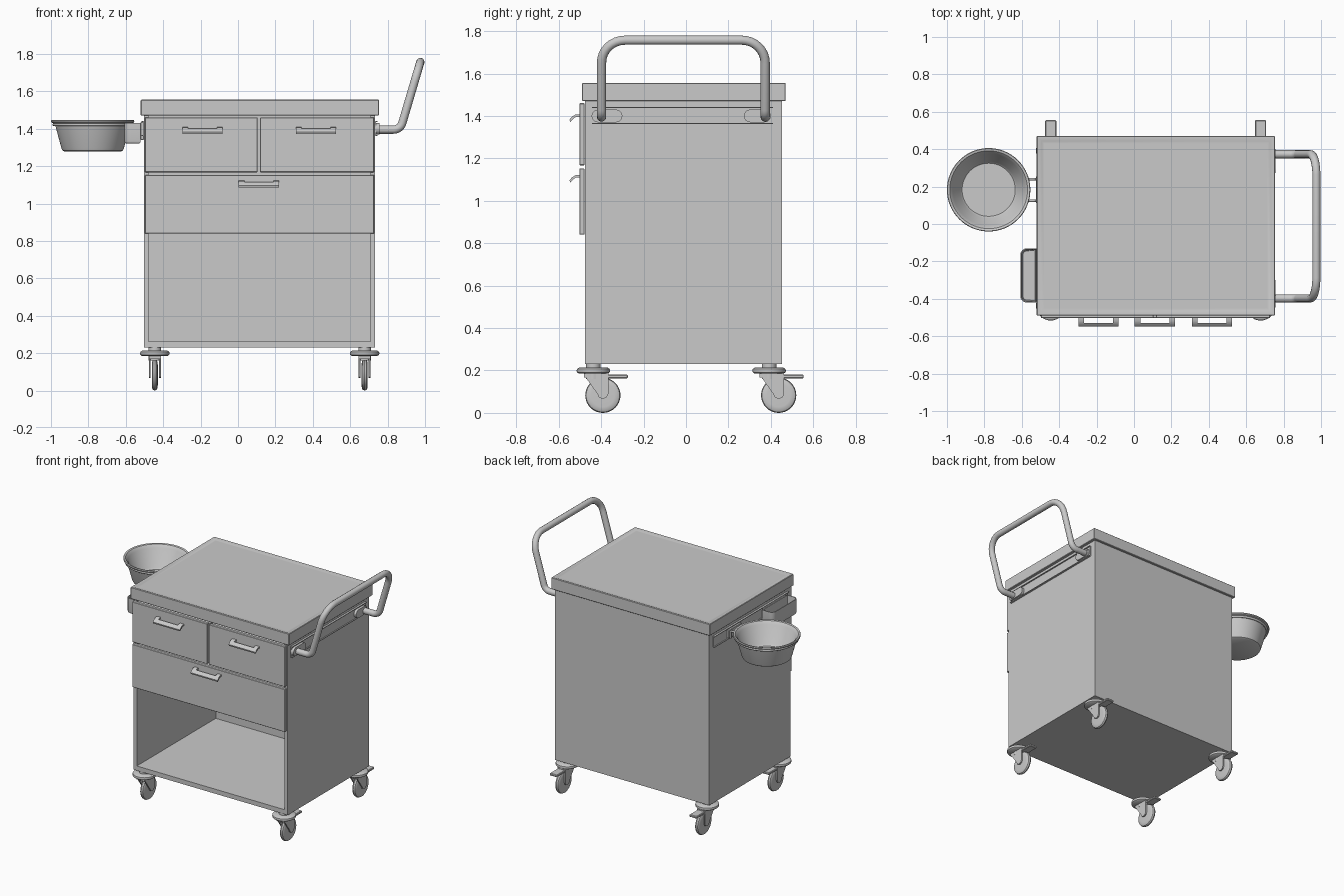
import bpy, bmesh, math
from mathutils import Vector, Matrix

if "Cube" in bpy.data.objects:
    bpy.data.objects.remove(bpy.data.objects["Cube"], do_unlink=True)

GREY = (0.59, 0.59, 0.59, 1)
steel = bpy.data.materials.new("grey_steel")
steel.use_nodes = True
steel.diffuse_color = GREY
steel.node_tree.nodes["Principled BSDF"].inputs["Base Color"].default_value = GREY


def finish(name, bm, smooth=True):
    bmesh.ops.recalc_face_normals(bm, faces=bm.faces)
    mesh = bpy.data.meshes.new(name)
    bm.to_mesh(mesh)
    bm.free()
    mesh.materials.append(steel)
    ob = bpy.data.objects.new(name, mesh)
    bpy.context.collection.objects.link(ob)
    if smooth:
        bpy.ops.object.select_all(action="DESELECT")
        ob.select_set(True)
        bpy.context.view_layer.objects.active = ob
        bpy.ops.object.shade_smooth_by_angle(angle=math.radians(35))
    return ob


def box_mesh(lo, hi, bevel=0):
    lo, hi = Vector(lo), Vector(hi)
    bm = bmesh.new()
    bmesh.ops.create_cube(bm, size=1)
    bmesh.ops.scale(bm, vec=hi - lo, verts=bm.verts)
    bmesh.ops.translate(bm, vec=(lo + hi) / 2, verts=bm.verts)
    if bevel:
        bmesh.ops.bevel(bm, geom=bm.edges[:], offset=bevel, segments=1, affect="EDGES")
    return bm


def box(name, lo, hi, bevel=0):
    return finish(name, box_mesh(lo, hi, bevel), False)


def lathe(name, profile, place, steps=32, axis="Z"):
    """Spin (radius, height) points about the upright axis, then place them."""
    bm = bmesh.new()
    vs = [bm.verts.new((r, 0, z)) for r, z in profile]
    es = [bm.edges.new(pair) for pair in zip(vs, vs[1:])]
    bmesh.ops.spin(bm, geom=vs + es, cent=(0, 0, 0), axis=(0, 0, 1),
                   angle=math.tau, steps=steps)
    bmesh.ops.remove_doubles(bm, verts=bm.verts, dist=1e-5)
    turn = Matrix.Rotation(math.pi / 2, 4, "Y") if axis == "X" else Matrix()
    bm.transform(Matrix.Translation(place) @ turn)
    return finish(name, bm)


def extrude_x(name, outline, x0, x1):
    """Extrude a (y, z) outline along x."""
    bm = bmesh.new()
    face = bm.faces.new([bm.verts.new((x0, y, z)) for y, z in outline])
    new = bmesh.ops.extrude_face_region(bm, geom=[face])["geom"]
    bmesh.ops.translate(bm, vec=(x1 - x0, 0, 0),
                        verts=[g for g in new if isinstance(g, bmesh.types.BMVert)])
    return finish(name, bm)


def fillet(points, radii, steps=8):
    """Round each inner corner of a path with a true arc."""
    pts = [Vector(p) for p in points]
    path = [pts[0]]
    for a, p, b, r in zip(pts, pts[1:], pts[2:], radii):
        u, v = (a - p).normalized(), (b - p).normalized()
        half = u.angle(v) / 2
        centre = p + (u + v).normalized() * r / math.sin(half)
        start = (p + u * r / math.tan(half) - centre).normalized()
        end = (p + v * r / math.tan(half) - centre).normalized()
        path += [centre + start.slerp(end, i / steps).normalized() * r
                 for i in range(steps + 1)]
    return path + [pts[-1]]


def tube(name, path, radius, closed=False):
    curve = bpy.data.curves.new(name, "CURVE")
    curve.dimensions = "3D"
    curve.bevel_depth = radius
    curve.bevel_resolution = 4
    curve.use_fill_caps = True
    line = curve.splines.new("POLY")
    line.points.add(len(path) - 1)
    for pt, co in zip(line.points, path):
        pt.co = (*co, 1)
    line.use_cyclic_u = closed
    temp = bpy.data.objects.new(name + "_path", curve)
    bpy.context.collection.objects.link(temp)
    bpy.context.view_layer.update()
    mesh = temp.evaluated_get(bpy.context.evaluated_depsgraph_get()).to_mesh()
    bm = bmesh.new()
    bm.from_mesh(mesh)
    bpy.data.objects.remove(temp, do_unlink=True)
    return finish(name, bm)


# Cabinet shell, open at the front
L, R, F, B, LOW, TOP, T = -0.503, 0.733, -0.477, 0.453, 0.23, 1.47, 0.025
box("right_wall", (L, F, LOW), (L + T, B, TOP))
box("left_wall", (R - T, F, LOW), (R, B, TOP))
box("back_wall", (L + T, B - T, LOW), (R - T, B, TOP))
box("cabinet_floor", (L + T, F, LOW), (R - T, B - T, LOW + 0.033))
box("cabinet_shelf", (L + T, F, 0.84), (R - T, B - T, 0.86))

# Worktop with a soft shallow recess
bm = box_mesh((-0.52, -0.49, TOP), (0.753, 0.47, 1.555), 0.003)
upper = max(bm.faces, key=lambda f: f.calc_center_median().z)
for thickness, depth in ((0.012, 0), (0.022, -0.006), (0.02, 0)):
    bmesh.ops.inset_region(bm, faces=[upper], thickness=thickness, depth=depth)
finish("worktop", bm)

# Drawers: front plate, body behind it and a bowed pull
DRAWERS = [("upper_right_drawer", -0.498, 0.105, 1.167, 1.46, -0.19, 1.408),
           ("upper_left_drawer", 0.118, 0.728, 1.167, 1.46, 0.417, 1.408),
           ("lower_drawer", -0.498, 0.728, 0.84, 1.152, 0.112, 1.122)]
for name, x0, x1, z0, z1, px, pz in DRAWERS:
    box(name + "_front", (x0, -0.503, z0), (x1, F - 0.001, z1), 0.003)
    box(name + "_body", (max(x0, L + T), F, z0 + 0.022), (min(x1, R - T), 0.4, z1 - 0.01))
    leg = [(-0.5, pz - 0.012), (-0.5, pz), (-0.52, pz - 0.001), (-0.535, pz - 0.01),
           (-0.549, pz - 0.025), (-0.546, pz - 0.034), (-0.53, pz - 0.02),
           (-0.518, pz - 0.012)]
    for side in (-1, 1):
        a, b = sorted((px + side * 0.108, px + side * 0.078))
        extrude_x(name + "_pull_leg", leg, a, b)
    bar = [(-0.528, pz - 0.006), (-0.536, pz - 0.01), (-0.549, pz - 0.025),
           (-0.546, pz - 0.036), (-0.53, pz - 0.02)]
    extrude_x(name + "_pull_bar", bar, px - 0.108, px + 0.108)

# Accessory rails with raised lips on both side walls
for name, x, s in (("left_rail", R, 1), ("right_rail", L, -1)):
    for part, depth, z0, z1 in (("plate", 0.006, 1.365, 1.44), ("lower_lip", 0.014, 1.362, 1.367),
                                ("upper_lip", 0.014, 1.437, 1.442)):
        a, b = sorted((x, x + s * depth))
        box(f"{name}_{part}", (a, -0.443, z0), (b, 0.41, z1))

# Push handle and its slot-shaped mounts
HX, HZ = 0.975, 1.757
corners = [(0.742, -0.398, 1.395), (0.868, -0.398, 1.395), (HX, -0.398, HZ),
           (HX, 0.373, HZ), (0.868, 0.373, 1.395), (0.742, 0.373, 1.395)]
tube("push_handle", fillet(corners, [0.05, 0.11, 0.11, 0.05]), 0.022)
for name, y0, y1 in (("front_handle_mount", -0.445, -0.3), ("rear_handle_mount", 0.273, 0.4)):
    r, zc = 0.03, 1.4
    slot = []
    for yc, start in ((y1 - r, -math.pi / 2), (y0 + r, math.pi / 2)):
        for i in range(11):
            t = start + math.pi * i / 10
            slot.append((yc + r * math.cos(t), zc + r * math.sin(t)))
    extrude_x(name, slot, R, 0.757)

# Bowl in a wire holder
BOWL = Vector((-0.777, 0.183, 0))
lathe("bowl", [(0, 1.278), (0.152, 1.278), (0.162, 1.284), (0.167, 1.296), (0.202, 1.425),
               (0.221, 1.433), (0.223, 1.44), (0.22, 1.447), (0.208, 1.444),
               (0.192, 1.425), (0.152, 1.3), (0.142, 1.29), (0, 1.29)], BOWL, 64)
ring = [BOWL + Vector((0.207 * math.cos(t), 0.207 * math.sin(t), 1.422))
        for t in (math.tau * i / 48 for i in range(48))]
tube("bowl_ring", ring, 0.008, True)
for y in (0.125, 0.24):
    tube("bowl_ring_arm", fillet([(-0.583, y, 1.422), (-0.527, y, 1.422), (-0.527, y, 1.37)],
                                 [0.012]), 0.007)
box("bowl_bracket", (-0.524, 0.11, 1.37), (L, 0.255, 1.43), 0.003)

# Open side tray with rounded outer corners
bm = box_mesh((-0.608, -0.42, 1.32), (-0.52, -0.13, 1.43))
outer = [e for e in bm.edges if all(v.co.x < -0.6 for v in e.verts)
         and abs(e.verts[0].co.z - e.verts[1].co.z) > 0.05]
bmesh.ops.bevel(bm, geom=outer, offset=0.035, segments=6, profile=0.5, affect="EDGES")
base = [e for e in bm.edges if all(v.co.z < 1.33 for v in e.verts)]
bmesh.ops.bevel(bm, geom=base, offset=0.012, segments=3, profile=0.5, affect="EDGES")
mouth = max(bm.faces, key=lambda f: f.calc_center_median().z)
bmesh.ops.inset_region(bm, faces=[mouth], thickness=0.006)
bmesh.ops.inset_region(bm, faces=[mouth], thickness=0.008, depth=-0.085)
finish("side_tray", bm)
box("tray_hook", (-0.522, -0.4, 1.34), (L, -0.15, 1.435), 0.003)

# Swivel casters with brake levers
for row, y in (("front", -0.437), ("rear", 0.392)):
    for side, x in (("right", -0.445), ("left", 0.677)):
        name = f"{row}_{side}_caster"
        hub = y + 0.045
        lathe(name + "_stem", [(0, 0.16), (0.034, 0.16), (0.034, LOW), (0, LOW)], (x, y, 0))
        lathe(name + "_bumper", [(0, 0.185), (0.068, 0.185), (0.077, 0.191), (0.079, 0.199),
                                 (0.077, 0.207), (0.068, 0.213), (0, 0.213)], (x, y, 0))
        lathe(name + "_wheel", [(0, -0.016), (0.055, -0.016), (0.07, -0.015), (0.079, -0.01),
                                (0.083, 0), (0.079, 0.01), (0.07, 0.015), (0.055, 0.016),
                                (0, 0.016)], (x, hub, 0.083), 40, "X")
        cheek = [(y - 0.045, 0.18), (hub - 0.026, 0.09), (hub - 0.018, 0.073), (hub, 0.066),
                 (hub + 0.018, 0.073), (hub + 0.026, 0.09), (hub + 0.026, 0.18)]
        for s in (-1, 1):
            a, b = sorted((x + s * 0.022, x + s * 0.032))
            extrude_x(name + "_fork_cheek", cheek, a, b)
        box(name + "_fork_top", (x - 0.032, y - 0.045, 0.168), (x + 0.032, hub + 0.026, 0.187))
        box(name + "_brake_lever", (x - 0.03, y, 0.163), (x + 0.03, y + 0.163, 0.18), 0.004)
